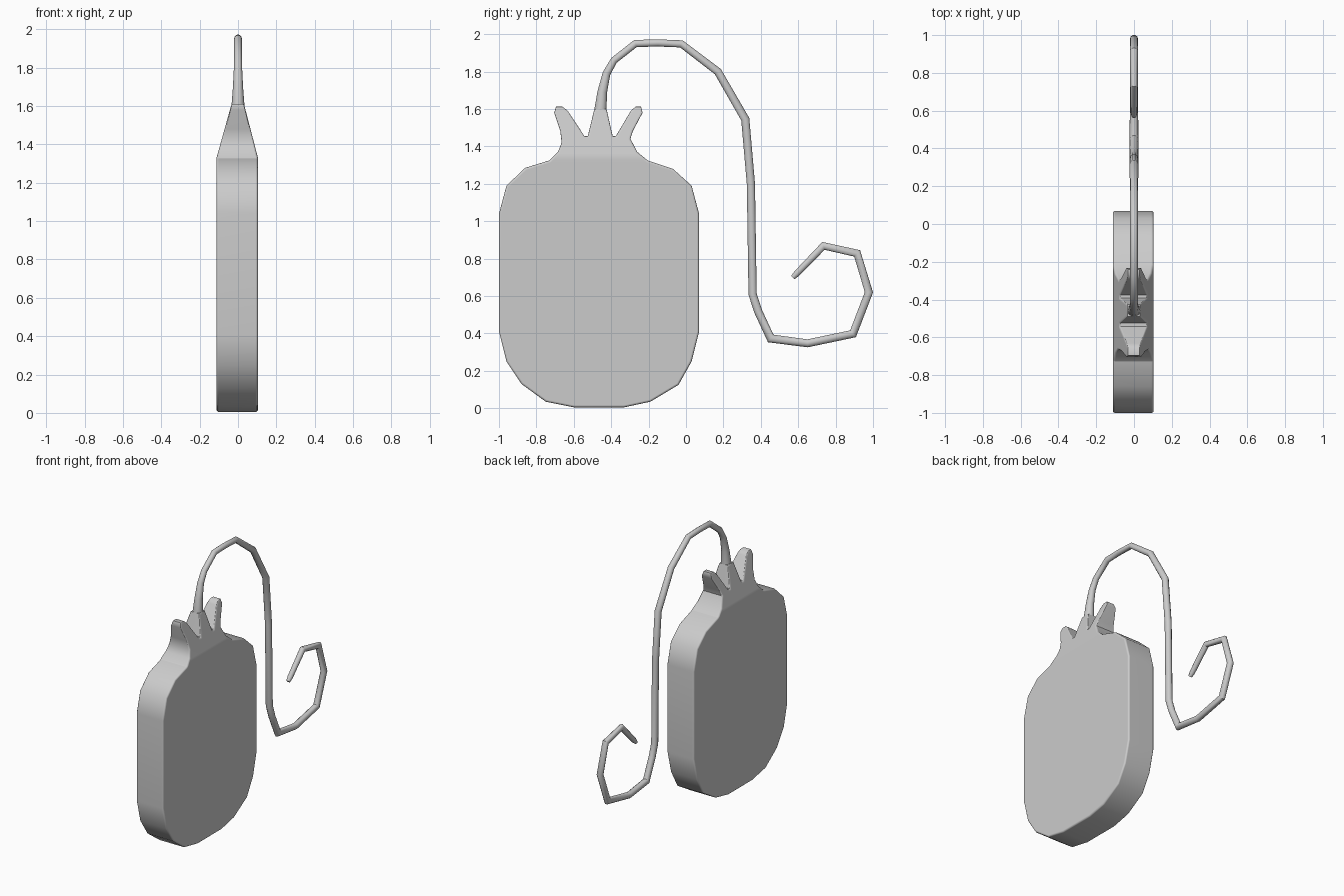
import bpy, bmesh, math
from mathutils import Vector

if "Cube" in bpy.data.objects:
    bpy.data.objects.remove(bpy.data.objects["Cube"])


def finish(bm, name):
    bmesh.ops.recalc_face_normals(bm, faces=bm.faces[:])
    mesh = bpy.data.meshes.new(name)
    bm.to_mesh(mesh)
    bm.free()
    ob = bpy.data.objects.new(name, mesh)
    bpy.context.collection.objects.link(ob)
    bpy.ops.object.select_all(action='DESELECT')
    ob.select_set(True)
    bpy.context.view_layer.objects.active = ob
    bpy.ops.object.shade_smooth_by_angle(angle=math.radians(40))
    return ob


# Body slab with its crown of points: outline in the y-z plane
outline = [
    (-0.60, 0.005), (-0.33, 0.005), (-0.19, 0.035), (-0.04, 0.125),
    (0.03, 0.25), (0.07, 0.41), (0.07, 1.04), (0.03, 1.19), (-0.07, 1.28),
    (-0.205, 1.325), (-0.26, 1.37), (-0.297, 1.44), (-0.285, 1.48),
    (-0.232, 1.58), (-0.24, 1.612), (-0.27, 1.612), (-0.295, 1.59),
    (-0.375, 1.455), (-0.392, 1.455), (-0.425, 1.60),
    (-0.49, 1.60), (-0.525, 1.455), (-0.543, 1.455),
    (-0.632, 1.59), (-0.66, 1.612), (-0.695, 1.612), (-0.705, 1.58),
    (-0.672, 1.48), (-0.665, 1.42), (-0.685, 1.37), (-0.73, 1.325),
    (-0.86, 1.285), (-0.96, 1.19), (-1.0, 1.04), (-1.0, 0.41),
    (-0.96, 0.25), (-0.88, 0.13), (-0.75, 0.035),
]
X0, X1 = -0.112, 0.104
SHOULDER, TIP = 1.33, 1.615
bm = bmesh.new()
cap = bm.faces.new([bm.verts.new((X0, y, z)) for y, z in outline])
ext = bmesh.ops.extrude_face_region(bm, geom=[cap], use_keep_orig=True)
for v in ext['geom']:
    if isinstance(v, bmesh.types.BMVert):
        v.co.x = X1
bmesh.ops.recalc_face_normals(bm, faces=bm.faces[:])
rim = [e for e in bm.edges if abs(e.verts[0].co.x - e.verts[1].co.x) < 1e-5]
bmesh.ops.bevel(bm, geom=rim, offset=0.012, segments=3, profile=0.5,
                affect='EDGES', clamp_overlap=True)
bmesh.ops.bisect_plane(bm, geom=bm.verts[:] + bm.edges[:] + bm.faces[:],
                       plane_co=(0, 0, SHOULDER), plane_no=(0, 0, 1))
# The crown thins towards its tips
for v in bm.verts:
    t = max(0.0, (v.co.z - SHOULDER) / (TIP - SHOULDER))
    v.co.x *= 1 - 0.71 * t
body = finish(bm, "body")
wn = body.modifiers.new("flat_faces", 'WEIGHTED_NORMAL')
wn.keep_sharp = True

# Long curled stem: y, z, radius
path = [
    (-0.458, 1.54, 0.036), (-0.457, 1.60, 0.034), (-0.448, 1.69, 0.027),
    (-0.425, 1.79, 0.022), (-0.385, 1.86, 0.020), (-0.27, 1.95, 0.020),
    (-0.15, 1.953, 0.020), (-0.025, 1.948, 0.020), (0.17, 1.80, 0.022),
    (0.317, 1.545, 0.023), (0.347, 1.20, 0.023), (0.356, 0.61, 0.023),
    (0.385, 0.52, 0.023), (0.453, 0.373, 0.023), (0.65, 0.347, 0.022),
    (0.893, 0.398, 0.022), (0.978, 0.62, 0.022), (0.915, 0.828, 0.021),
    (0.735, 0.868, 0.020), (0.592, 0.72, 0.018), (0.571, 0.698, 0.013),
]
SIDES = 10
bm = bmesh.new()
pts = [Vector((0, y, z)) for y, z, r in path]
rings = []
for i, p in enumerate(pts):
    a = (p - pts[max(i - 1, 0)]).normalized()
    b = (pts[min(i + 1, len(pts) - 1)] - p).normalized()
    tangent = (a + b).normalized()
    miter = 1 / max(tangent.dot(a or b), 0.8) if i else 1
    side = Vector((0, -tangent.z, tangent.y))
    r = path[i][2]
    ring = []
    for k in range(SIDES):
        ang = 2 * math.pi * k / SIDES
        ring.append(bm.verts.new(p + Vector((r * math.cos(ang), 0, 0))
                                 + side * (r * miter * math.sin(ang))))
    rings.append(ring)
for r0, r1 in zip(rings, rings[1:]):
    for k in range(SIDES):
        n = (k + 1) % SIDES
        bm.faces.new((r0[k], r0[n], r1[n], r1[k]))
bm.faces.new(rings[0])
bm.faces.new(rings[-1])
finish(bm, "curled_stem")
